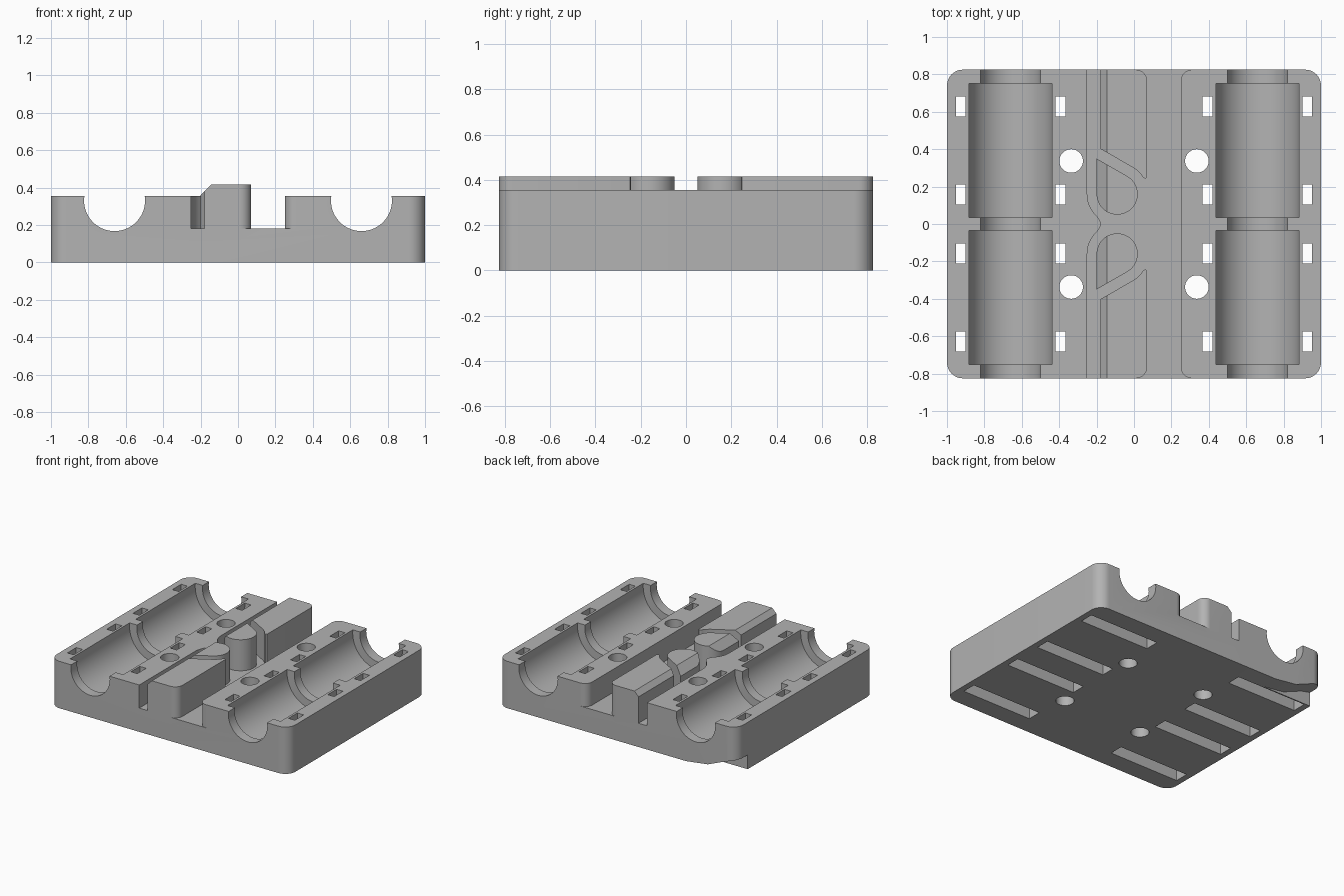
import bpy, bmesh
from math import sin, cos, radians

if "Cube" in bpy.data.objects:
    bpy.data.objects.remove(bpy.data.objects["Cube"])

DEPTH, TOP, FLOOR, PEAK = 0.825, 0.355, 0.18, 0.415
BAY_X, BAY_Z = 0.66, 0.33

grey = bpy.data.materials.new("plain grey")
grey.use_nodes = True
grey.diffuse_color = (0.45, 0.45, 0.45, 1)
grey.node_tree.nodes["Principled BSDF"].inputs["Base Color"].default_value = grey.diffuse_color


def arc(cx, cy, r, start, end, steps=12):
    angles = [radians(start + (end - start) * i / steps) for i in range(steps + 1)]
    return [(cx + r * cos(a), cy + r * sin(a)) for a in angles]


def mirror_y(points):
    return [(x, -y) for x, y in points]


def prism(name, points, lo, hi, axis="z"):
    """Extrude a flat outline along z (outline in xy) or along y (outline in xz)."""
    place = (lambda a, b: (a, b, lo)) if axis == "z" else (lambda a, b: (a, lo, b))
    bm = bmesh.new()
    face = bm.faces.new([bm.verts.new(place(a, b)) for a, b in points])
    extruded = bmesh.ops.extrude_face_region(bm, geom=[face])["geom"]
    verts = [g for g in extruded if isinstance(g, bmesh.types.BMVert)]
    step = hi - lo
    bmesh.ops.translate(bm, verts=verts, vec=(0, 0, step) if axis == "z" else (0, step, 0))
    bmesh.ops.recalc_face_normals(bm, faces=bm.faces)
    mesh = bpy.data.meshes.new(name)
    bm.to_mesh(mesh)
    bm.free()
    mesh.materials.append(grey)
    obj = bpy.data.objects.new(name, mesh)
    bpy.context.collection.objects.link(obj)
    return obj


def combine(target, tool, operation="DIFFERENCE"):
    tool.hide_render = True
    mod = target.modifiers.new("boolean", "BOOLEAN")
    mod.operation, mod.solver, mod.object = operation, "EXACT", tool
    bpy.context.view_layer.objects.active = target
    bpy.ops.object.modifier_apply(modifier=mod.name)
    bpy.data.objects.remove(tool)


# Rounded base block
r = 0.085
x, y = 1 - r, DEPTH - r
outline = arc(x, y, r, 0, 90) + arc(-x, y, r, 90, 180) + arc(-x, -y, r, 180, 270) + arc(x, -y, r, 270, 360)
tray = prism("battery_tray", outline, 0, TOP)

# Central trough with a flared right wall and a bulge on the left wall
right_wall = [(0.25, 0)] + arc(0.31, DEPTH - 0.06, 0.06, 180, 90) + [(0.31, 0.9)]
left_wall = [(-0.25, 0.9)] + arc(-0.09, 0.16, 0.16, 180, 226) + [(-0.187, 0.027), (-0.18, 0.012)]
upper = right_wall[1:] + left_wall
trough = upper + mirror_y(upper)[::-1]
combine(tray, prism("trough_cutter", trough, FLOOR, 0.6))

# Cylindrical bays: narrow along the whole depth, wide for each cell
for side in (-1, 1):
    cx = side * BAY_X
    combine(tray, prism("end_cutter", arc(cx, BAY_Z, 0.163, 0, 354, 59), -0.9, 0.9, "y"))
    for lo, hi in ((-0.75, -0.036), (0.036, 0.75)):
        combine(tray, prism("bay_cutter", arc(cx, BAY_Z, 0.224, 0, 355, 71), lo, hi, "y"))

    # Strap slots wrapping under each bay
    saddle = arc(cx, BAY_Z, 0.24, 180, 360, 32)
    strap = [(cx - 0.293, -0.1), (cx - 0.293, 0.5), (cx - 0.24, 0.5)] + saddle
    strap += [(cx + 0.24, 0.5), (cx + 0.293, 0.5), (cx + 0.293, -0.1)]
    for cy in (-0.628, -0.158, 0.158, 0.628):
        combine(tray, prism("strap_cutter", strap, cy - 0.053, cy + 0.053, "y"))

    # Screw holes
    for cy in (-0.337, 0.337):
        combine(tray, prism("screw_cutter", arc(side * 0.336, cy, 0.063, 0, 350, 35), -0.1, 0.6))

# Chipped lower corner at the back
chip = [(-0.58, -0.05), (-0.58, 0), (-0.76, 0.024), (-0.92, 0.09), (-1.05, 0.12), (-1.05, -0.05)]
combine(tray, prism("chip_cutter", chip, 0.69, 0.9, "y"))

# Wire guides in the trough: a long ridge and a teardrop post at each end
ridge = [(-0.18, DEPTH), (-0.18, 0.402)] + arc(-0.09, 0.16, 0.165, 60, 33)
ridge += [(0.06, 0.243), (0.068, 0.247), (0.07, 0.257)] + arc(0.01, DEPTH - 0.06, 0.06, 0, 90)
teardrop = [(-0.2, 0.35)] + arc(-0.09, 0.16, 0.11, 180, 420, 32)
bevel = [(-0.3, 0.26), (-0.3, 0.5), (-0.06, 0.5)]
for name, shape in (("ridge", ridge), ("teardrop_post", teardrop)):
    for points in (shape, mirror_y(shape)):
        guide = prism(name, points, FLOOR - 0.05, PEAK)
        combine(guide, prism("bevel_cutter", bevel, -1, 1, "y"))
        combine(tray, guide, "UNION")

# Smooth the curved walls and keep the edges crisp
bpy.ops.object.select_all(action="DESELECT")
tray.select_set(True)
bpy.context.view_layer.objects.active = tray
bpy.ops.object.shade_smooth_by_angle(angle=radians(30))
